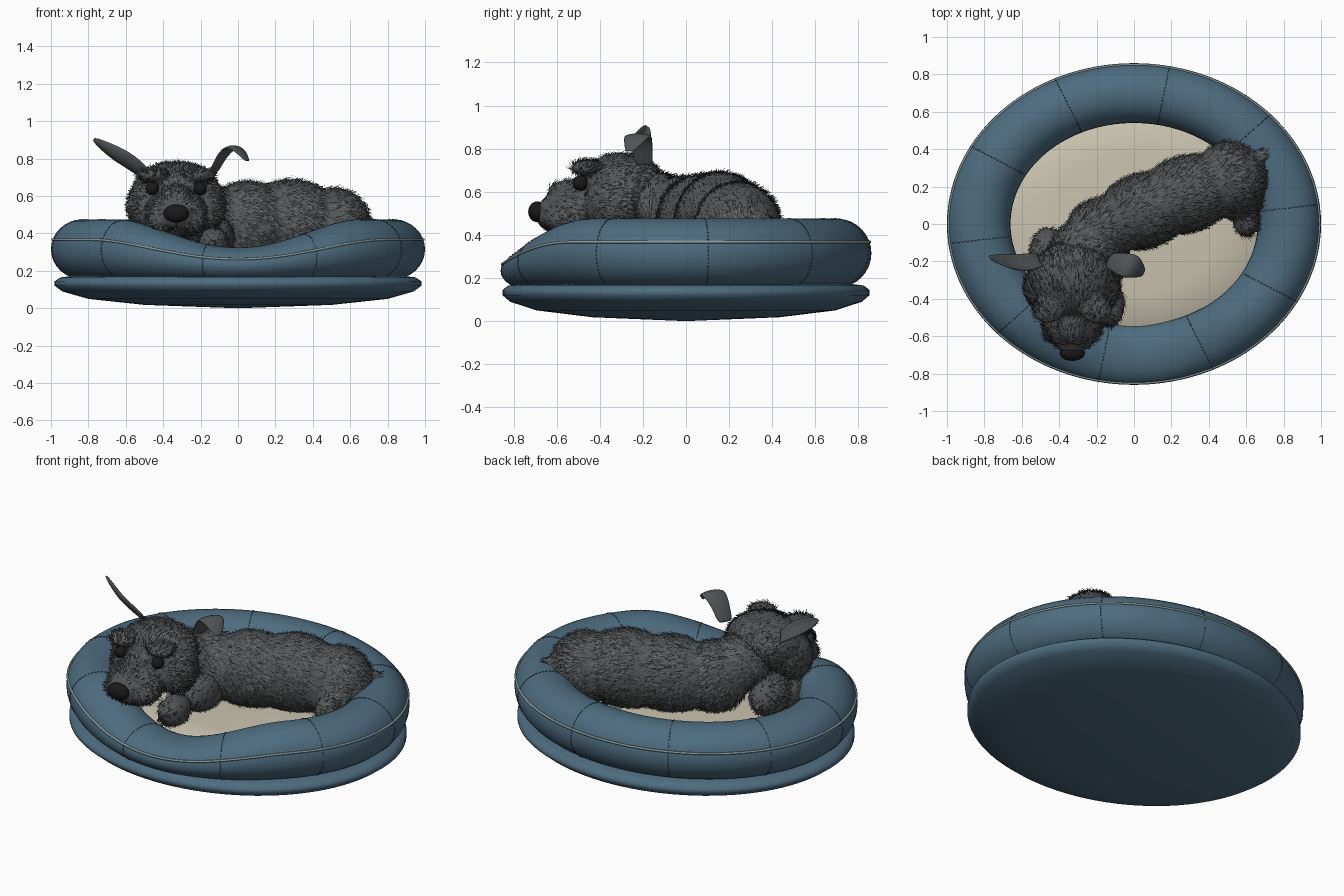
import bpy, bmesh, random
from math import sin, cos, pi, radians, sqrt
from mathutils import Vector, Matrix
from mathutils.bvhtree import BVHTree

random.seed(4)
cube = bpy.data.objects.get("Cube")
if cube:
    bpy.data.objects.remove(cube)


def material(name, *rgb):
    m = bpy.data.materials.new(name)
    m.use_nodes = True
    m.diffuse_color = (*rgb, 1)
    m.node_tree.nodes["Principled BSDF"].inputs["Base Color"].default_value = (*rgb, 1)
    return m


BLUE = material("blue fabric", .075, .15, .215)
PIPING = material("pale piping", .25, .33, .33)
STITCH = material("stitch grey", .06, .09, .11)
BEIGE = material("beige cushion", .58, .54, .42)
FUR = material("grey fur", .085, .088, .092)
LIGHT = material("light hair", .135, .138, .143)
DARK = material("dark hair", .03, .031, .033)
BLACK = material("black", .01, .01, .011)


def add(name, mesh, *mats):
    ob = bpy.data.objects.new(name, mesh)
    bpy.context.collection.objects.link(ob)
    for m in mats:
        mesh.materials.append(m)
    return ob


def from_bm(name, bm, *mats):
    bmesh.ops.recalc_face_normals(bm, faces=bm.faces)
    for f in bm.faces:
        f.smooth = True
    me = bpy.data.meshes.new(name)
    bm.to_mesh(me)
    bm.free()
    return add(name, me, *mats)


def lathe(name, profile, ysc, mat, n=96):
    bm = bmesh.new()
    vs = [bm.verts.new((r, 0, z)) for r, z in profile]
    es = [bm.edges.new(p) for p in zip(vs, vs[1:])]
    bmesh.ops.spin(bm, geom=vs + es, axis=(0, 0, 1), cent=(0, 0, 0), angle=2 * pi, steps=n)
    bmesh.ops.remove_doubles(bm, verts=bm.verts, dist=.0005)
    bmesh.ops.scale(bm, vec=(1, ysc, 1), verts=bm.verts)
    return from_bm(name, bm, mat)


def tubes(name, paths, radius, mat, cyclic=False):
    cu = bpy.data.curves.new(name, "CURVE")
    cu.dimensions = "3D"
    cu.bevel_depth = radius
    cu.bevel_resolution = 1
    for path in paths:
        sp = cu.splines.new("POLY")
        sp.points.add(len(path) - 1)
        for p, co in zip(sp.points, path):
            p.co = (*co, 1)
        sp.use_cyclic_u = cyclic
    return add(name, cu, mat)


# Bed base and cushion
lathe("bed_base", [(0, 0), (.5, .018), (.8, .05), (.94, .09), (.98, .12), (.98, .145),
                   (.95, .165), (.86, .175), (0, .175)], .868, BLUE)
lathe("cushion", [(0, .28), (.45, .275), (.68, .26), (.74, .22), (.74, .17), (0, .17)], .83, BEIGE)


# Padded ring that dips at the front
def ring_point(a, t, grow=0):
    rx, ry = .83 + (.17 + grow) * cos(t), .7 + (.16 + grow) * cos(t)
    z = .315 + (.16 + grow) * sin(t)
    off = abs((a + pi / 2 + pi) % (2 * pi) - pi) / radians(52)
    dip = .5 + .5 * cos(pi * off) if off < 1 else 0
    z = .155 + (z - .155) * (1 - .42 * dip) - .015 * dip
    return Vector((rx * cos(a), ry * sin(a), z))


NA, NT = 120, 32
bm = bmesh.new()
grid = [[bm.verts.new(ring_point(2 * pi * i / NA, 2 * pi * j / NT)) for j in range(NT)] for i in range(NA)]
for i in range(NA):
    for j in range(NT):
        k, l = (i + 1) % NA, (j + 1) % NT
        bm.faces.new((grid[i][j], grid[k][j], grid[k][l], grid[i][l]))
from_bm("bed_ring", bm, BLUE)

# Piping around the rim, and dashed cross seams
tubes("ring_piping", [[ring_point(2 * pi * i / NA, .33, .001) for i in range(NA)]], .007, PIPING, True)
dashes = []
for s in range(10):
    a = radians(7 + 36 * s)
    for d in range(36):
        t = radians(-70 + 6.5 * d)
        dashes.append([ring_point(a, t, .0005), ring_point(a, t + radians(4), .0005)])
tubes("seam_stitches", dashes, .0025, STITCH)


# Furry volumes: blended ellipsoids covered with short blades of hair
def blob(name, parts, voxel=.014, smooth=6):
    bm = bmesh.new()
    for c, r, turn in parts:
        mat = Matrix.Translation(c) @ Matrix.Rotation(radians(turn), 4, "Z") @ Matrix.Diagonal((*r, 1))
        bmesh.ops.create_icosphere(bm, subdivisions=4, radius=1, matrix=mat)
    ob = from_bm(name, bm, FUR)
    rem = ob.modifiers.new("blend", "REMESH")
    rem.mode = "VOXEL"
    rem.voxel_size = voxel
    sm = ob.modifiers.new("soften", "SMOOTH")
    sm.iterations = smooth
    dg = bpy.context.evaluated_depsgraph_get()
    me = bpy.data.meshes.new_from_object(ob.evaluated_get(dg))
    ob.modifiers.clear()
    ob.data = me
    if not me.materials:
        me.materials.append(FUR)
    for p in me.polygons:
        p.use_smooth = True
    return ob


def hair(name, ob, count, origin, length, bare=()):
    polys = ob.data.polygons
    verts, faces = [], []
    for p in random.choices(polys, weights=[q.area for q in polys], k=count):
        c, n = p.center.copy(), p.normal
        c += Vector([random.uniform(-.006, .006) for _ in range(3)])
        if c.z < .25 or any((c - b).length < r for b, r in bare):
            continue
        flow = (c - Vector(origin)).normalized() + Vector([random.gauss(0, .2) for _ in range(3)])
        flow = (flow - n * flow.dot(n)).normalized()
        side = flow.cross(n) * .0035
        k = len(verts)
        c -= n * .003
        tip = c + flow * length * random.uniform(.6, 1.2) + n * random.uniform(.008, .02)
        verts += [c - side, c + side, tip]
        faces.append((k, k + 1, k + 2))
    me = bpy.data.meshes.new(name)
    me.from_pydata(verts, [], faces)
    add(name, me, LIGHT, DARK, FUR)
    for p in me.polygons:
        p.material_index = random.choice((0, 0, 1, 2))


# Body with neck, haunch, tail stub and folded legs
body = blob("dog_body", [
    ((-.27, -.14, .53), (.18, .16, .16), 0),
    ((-.17, -.03, .46), (.2, .17, .21), 19),
    ((.05, .07, .455), (.26, .2, .225), 19),
    ((.28, .16, .46), (.28, .205, .23), 19),
    ((.51, .24, .44), (.2, .2, .205), 19),
    ((.55, .14, .4), (.14, .12, .14), 0),
    ((.6, .02, .37), (.07, .09, .08), 0),
    ((.67, .36, .44), (.05, .05, .06), 0)])
hair("body_hair", body, 12000, (-.6, -.15, .75), .05)
for side, x, px, py in (("left", -.12, -.13, -.43), ("right", -.46, -.49, -.3)):
    leg = blob(side + "_front_leg", [((x, -.17, .37), (.1, .15, .12), 0),
                                     ((px, py, .345), (.08, .12, .09), 0)])
    hair(side + "_leg_hair", leg, 1200, (x, .1, .5), .035)

# Head with cheeks, muzzle, jowls and brows, mirrored about its own middle
MID = -.33
parts = [((MID, -.3, .62), (.23, .2, .16), 0),
         ((MID, -.51, .52), (.155, .16, .115), 0),
         ((MID, -.61, .5), (.105, .085, .085), 0),
         ((MID, -.5, .605), (.08, .14, .055), 0),
         ((MID, -.54, .44), (.08, .09, .055), 0)]
for s in (-1, 1):
    parts += [((MID + s * .15, -.34, .55), (.11, .13, .14), 0),
              ((MID + s * .075, -.55, .475), (.085, .1, .075), 0),
              ((MID + s * .125, -.455, .71), (.085, .075, .036), s * -15)]
head = blob("dog_head", parts, .011, 4)
eyes = [Vector((MID + s * .128, -.49, .64)) for s in (-1, 1)]
nose_at = Vector((MID, -.69, .507))
hair("head_hair", head, 7500, (MID, -.72, .56), .04, [(e, .05) for e in eyes] + [(nose_at, .07)])


def ball(name, c, r, mat):
    bm = bmesh.new()
    bmesh.ops.create_uvsphere(bm, u_segments=24, v_segments=16, radius=1,
                              matrix=Matrix.Translation(c) @ Matrix.Diagonal((*r, 1)))
    return from_bm(name, bm, mat)


# Eyes, nose and mouth line
for name, e in zip(("right_eye", "left_eye"), eyes):
    ball(name, e, (.036, .036, .036), BLACK)
ball("nose", nose_at, (.068, .042, .048), BLACK)
tree = BVHTree.FromPolygons([v.co for v in head.data.vertices],
                            [p.vertices[:] for p in head.data.polygons])


def on_face(x, z):
    hit = tree.ray_cast(Vector((x, -2, z)), Vector((0, 1, 0)))[0]
    return hit if hit else Vector((x, -.6, z))


tubes("mouth", [[on_face(MID, .47 - .01 * i) for i in range(5)],
                [on_face(MID + .012 * i, .43 - .0004 * i * i) for i in range(-6, 7)]], .005, BLACK)


# Ears: cupped leaves along a path
def ear(name, path, widths, side, cup):
    bm = bmesh.new()
    side = Vector(side).normalized()
    path = [Vector(p) for p in path]
    rows = []
    for i, (p, w) in enumerate(zip(path, widths)):
        along = (path[min(i + 1, len(path) - 1)] - path[max(i - 1, 0)]).normalized()
        n = along.cross(side).normalized()
        rows.append([bm.verts.new(p + side * w * u + n * cup * w * u * u) for u in (-1, -.5, 0, .5, 1)])
    for a, b in zip(rows, rows[1:]):
        for j in range(4):
            bm.faces.new((a[j], a[j + 1], b[j + 1], b[j]))
    ob = from_bm(name, bm, FUR)
    so = ob.modifiers.new("thickness", "SOLIDIFY")
    so.thickness = .014
    so.offset = 0
    ob.modifiers.new("round", "SUBSURF").levels = 2
    ob.modifiers["round"].render_levels = 2


ear("right_ear", [(-.5, -.2, .71), (-.59, -.22, .775), (-.65, -.22, .81), (-.72, -.2, .86), (-.775, -.18, .905)],
    [.05, .06, .058, .042, .012], (.35, -.7, .5), .4)
ear("left_ear", [(-.14, -.19, .72), (-.1, -.2, .81), (-.05, -.215, .872), (.01, -.235, .865), (.055, -.265, .785)],
    [.045, .055, .07, .068, .02], (.45, .85, 0), -.2)
